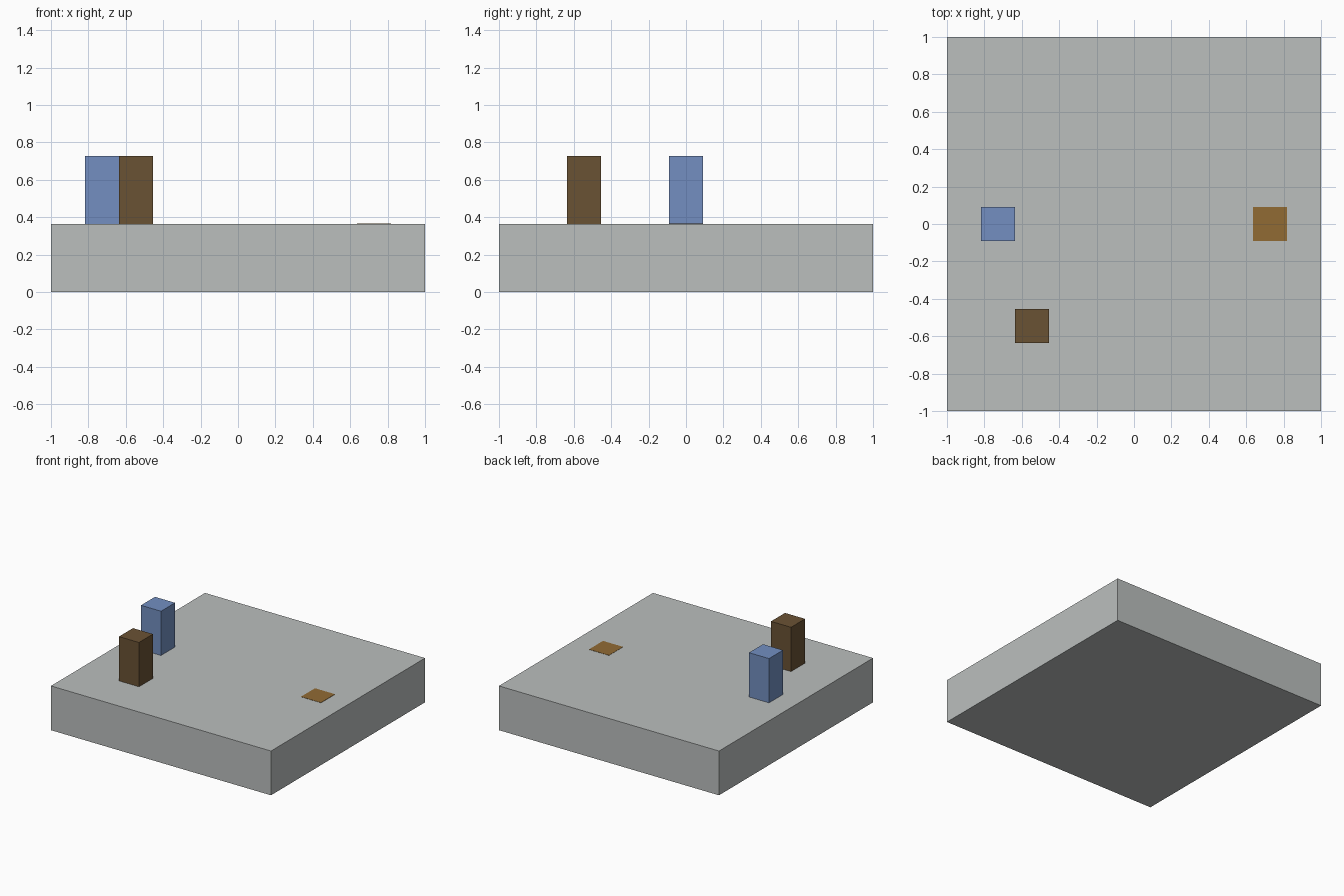
import bpy

# Remove the default object
cube = bpy.data.objects.get("Cube")
if cube:
    bpy.data.objects.remove(cube, do_unlink=True)


def linear(c):
    c /= 255
    return c / 12.92 if c <= 0.04045 else ((c + 0.055) / 1.055) ** 2.4


def material(name, r, g, b):
    colour = (linear(r), linear(g), linear(b), 1)
    mat = bpy.data.materials.new(name)
    mat.use_nodes = True
    mat.diffuse_color = colour
    shader = next(n for n in mat.node_tree.nodes if n.type == "BSDF_PRINCIPLED")
    shader.inputs["Base Color"].default_value = colour
    return mat


def box(name, x, y, bottom, width, height, mat):
    bpy.ops.mesh.primitive_cube_add(size=1, location=(x, y, bottom + height / 2))
    obj = bpy.context.object
    obj.name = name
    obj.scale = (width, width, height)
    bpy.ops.object.transform_apply(location=False, rotation=False, scale=True)
    obj.data.materials.append(mat)
    return obj


UNIT = 2 / 11          # width of one block
TOP = 2 * UNIT         # top of the base slab

# Base slab
box("base_slab", 0, 0, 0, 2, TOP, material("light grey", 187, 191, 190))

# Two standing blocks
box("blue_block", -4 * UNIT, 0, TOP, UNIT, 2 * UNIT, material("blue", 115, 143, 193))
box("brown_block", -3 * UNIT, -3 * UNIT, TOP, UNIT, 2 * UNIT, material("dark brown", 106, 82, 52))

# Thin tile set on the slab
box("floor_tile", 4 * UNIT, 0, TOP - 0.002, UNIT, 0.004, material("ochre", 145, 107, 52))
